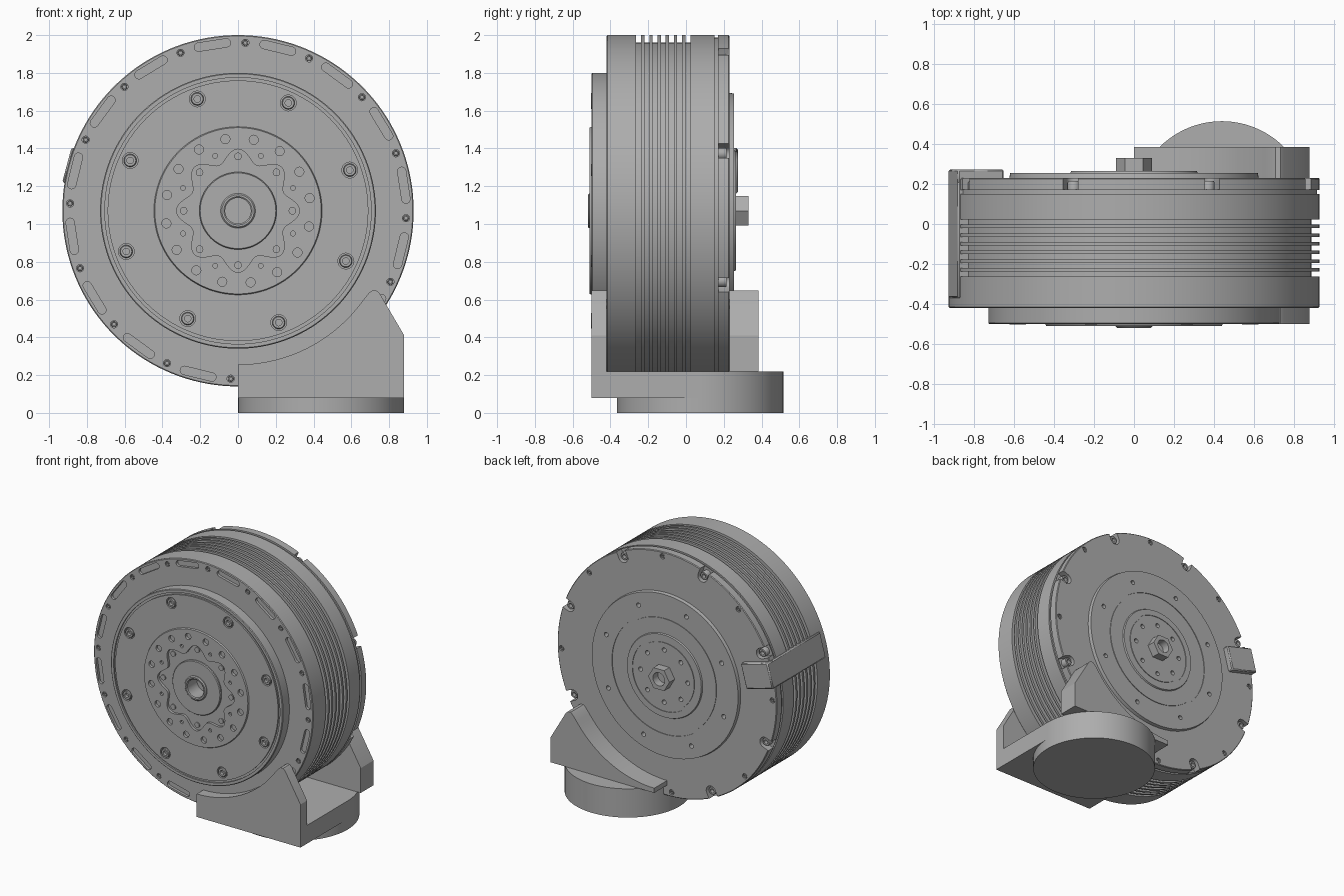
import bpy, bmesh
from math import sin, cos, pi, radians

if "Cube" in bpy.data.objects:
    bpy.data.objects.remove(bpy.data.objects["Cube"])

grey = bpy.data.materials.new("machined grey")
grey.use_nodes = True
COLOUR = (0.42, 0.42, 0.42, 1)
grey.diffuse_color = COLOUR
grey.node_tree.nodes["Principled BSDF"].inputs["Base Color"].default_value = COLOUR

AXIS_Z = 1.07   # height of the drum axle, which runs along y
BOLT_START = 20


def finish(bm, name):
    bmesh.ops.recalc_face_normals(bm, faces=bm.faces)
    mesh = bpy.data.meshes.new(name)
    bm.to_mesh(mesh)
    bm.free()
    obj = bpy.data.objects.new(name, mesh)
    bpy.context.collection.objects.link(obj)
    mesh.materials.append(grey)
    return obj


def smooth(obj):
    bpy.ops.object.select_all(action='DESELECT')
    obj.select_set(True)
    bpy.context.view_layer.objects.active = obj
    bpy.ops.object.shade_smooth_by_angle(angle=radians(30))


def prism(bm, points, y0, y1):
    """Extrude an outline, given around the axle, from y0 to y1."""
    ends = [[bm.verts.new((x, y, z + AXIS_Z)) for x, z in points] for y in (y0, y1)]
    n = len(points)
    for end in ends:
        bm.faces.new(end)
    for i in range(n):
        j = (i + 1) % n
        bm.faces.new((ends[0][i], ends[0][j], ends[1][j], ends[1][i]))


def lathe(bm, profile, cx=0, cz=0, n=24):
    """Turn an (r, y) profile, which starts and ends on its axis."""
    rows = []
    for r, y in profile:
        count = n if r else 1
        rows.append([bm.verts.new((cx + r * cos(2 * pi * i / n), y,
                                   cz + AXIS_Z + r * sin(2 * pi * i / n))) for i in range(count)])
    for a, b in zip(rows, rows[1:]):
        for i in range(n):
            j = (i + 1) % n
            corners = [a[i % len(a)], a[j % len(a)], b[j % len(b)], b[i % len(b)]]
            bm.faces.new(list(dict.fromkeys(corners)))


def polar(r, degrees):
    return r * cos(radians(degrees)), r * sin(radians(degrees))


def circle(r, cx=0, cz=0, n=20):
    return [(cx + r * cos(2 * pi * i / n), cz + r * sin(2 * pi * i / n)) for i in range(n)]


def placed(points, degrees):
    """Turn (radial, tangential) points to an angle round the axle."""
    c, s = cos(radians(degrees)), sin(radians(degrees))
    return [(u * c - v * s, u * s + v * c) for u, v in points]


def slot(r0, r1, half, width):
    """Rounded slot from (r0, -half) to (r1, half) in radial terms."""
    if half:
        arcs = [(r0, half, 0), (r0, -half, 180)]
    else:
        arcs = [(r1, 0, -90), (r0, 0, 90)]
    return [(u + width * cos(radians(a + t)), v + width * sin(radians(a + t)))
            for u, v, a in arcs for t in range(0, 181, 20)]


def around(count, r, start):
    return [(*polar(r, start + 360 * k / count), start + 360 * k / count) for k in range(count)]


def cut(target, bm):
    cutter = finish(bm, "cutter")
    cutter.hide_render = True
    mod = target.modifiers.new("cut", 'BOOLEAN')
    mod.operation, mod.object, mod.solver = 'DIFFERENCE', cutter, 'EXACT'
    bpy.context.view_layer.objects.active = target
    bpy.ops.object.modifier_apply(modifier=mod.name)
    bpy.data.objects.remove(cutter)


# Drum: one turned profile with cooling fins and stepped faces
fins = []
for k in range(7):
    y = -0.264 + 0.0435 * k
    fins += [(0.93, y), (0.89, y), (0.89, y + 0.026), (0.93, y + 0.026)]
front_steps = [(0, -0.50), (0.072, -0.50), (0.072, -0.51), (0.44, -0.51), (0.445, -0.5),
               (0.69, -0.5), (0.69, -0.488), (0.705, -0.488), (0.705, -0.5), (0.725, -0.5),
               (0.73, -0.495), (0.73, -0.42), (0.925, -0.42), (0.93, -0.415)]
rear_steps = [(0.93, 0.15), (0.918, 0.15), (0.918, 0.17), (0.93, 0.17), (0.93, 0.225),
              (0.925, 0.23), (0.625, 0.23), (0.62, 0.255), (0.45, 0.255), (0.45, 0.25),
              (0.435, 0.25), (0.435, 0.255), (0.32, 0.255), (0.315, 0.265), (0.27, 0.265),
              (0.27, 0.26), (0.255, 0.26), (0.255, 0.265), (0, 0.265)]
bm = bmesh.new()
lathe(bm, front_steps + fins + rear_steps, n=144)
drum = finish(bm, "finned_drum")

# Pockets: wavy recess, rim slots, bolt holes and rear notches
bm = bmesh.new()
wave = []
for i in range(128):
    a = 2 * pi * i / 128
    r = 0.292 + 0.034 * cos(8 * (a - pi / 2))
    wave.append((r * cos(a), r * sin(a)))
prism(bm, wave, -0.6, -0.49)
for x, z, a in around(16, 0.385, 10):
    prism(bm, circle(0.024, x, z), -0.6, -0.49)
for x, z, a in around(8, 0.315, 67.5):
    prism(bm, circle(0.013, x, z), -0.6, -0.495)
for x, z, a in around(8, 0.63, BOLT_START):
    prism(bm, circle(0.042, x, z), -0.6, -0.475)
for x, z, a in around(16, 0.89, BOLT_START):
    prism(bm, circle(0.019, x, z), -0.6, -0.40)
for x, z, a in around(16, 0, BOLT_START + 11.25):
    prism(bm, placed(slot(0.888, 0, 0.075, 0.022)[::-1], a), -0.6, -0.40)
for x, z, a in around(8, 0, BOLT_START):
    prism(bm, placed(slot(0.88, 0.98, 0, 0.04), a), 0.172, 0.4)
for r, hole, start in ((0.53, 0.017, BOLT_START), (0.2, 0.017, 0), (0.895, 0.02, 42.5)):
    for x, z, a in around(8, r, start):
        prism(bm, circle(hole, x, z), 0.215, 0.4)
cut(drum, bm)
smooth(drum)

# Front hub: disc within the recess and a raised collar with a bore
bm = bmesh.new()
lathe(bm, [(0, -0.4), (0.068, -0.4), (0.068, -0.515), (0.075, -0.52), (0.085, -0.52),
           (0.092, -0.513), (0.092, -0.506), (0.2, -0.506), (0.205, -0.5), (0.205, -0.38),
           (0, -0.38)], n=64)
bore = bmesh.new()
prism(bore, circle(0.068, n=64), -0.6, -0.4)
cut(drum, bore)
smooth(finish(bm, "front_hub"))

# Pins standing in the lobes of the recess
bm = bmesh.new()
for x, z, a in around(8, 0.288, 90):
    prism(bm, circle(0.02, x, z), -0.498, -0.47)
smooth(finish(bm, "recess_pins"))


# Socket-head bolts
def bolts(name, spots, head, y_in, y_out):
    mesh = bmesh.new()
    socket = y_out + (y_in - y_out) * 0.6
    for x, z, a in spots:
        lathe(mesh, [(0, socket), (head * 0.5, socket), (head * 0.5, y_out),
                     (head * 0.88, y_out), (head, y_out + (y_in - y_out) * 0.15),
                     (head, y_in), (0, y_in)], x, z)
    smooth(finish(mesh, name))


bolts("front_bolts", around(8, 0.63, BOLT_START), 0.034, -0.465, -0.503)
bolts("front_rim_screws", around(16, 0.89, BOLT_START), 0.015, -0.39, -0.416)
bolts("rear_notch_bolts", around(8, 0.882, BOLT_START), 0.031, 0.165, 0.215)
bolts("rear_rim_screws", around(8, 0.895, 42.5), 0.016, 0.205, 0.226)

# Rear hex nut with a bore
bm = bmesh.new()
prism(bm, circle(0.09, n=6), 0.25, 0.33)
nut = finish(bm, "rear_hex_nut")
bore = bmesh.new()
prism(bore, circle(0.05, n=32), 0.27, 0.4)
cut(nut, bore)
smooth(nut)

# Cable cover: a rear leg and a leg across the rim
for name, r0, half, y0 in (("cable_cover_rear", 0.70, 0.095, 0.2),
                           ("cable_cover_rim", 0.87, 0.095, -0.37)):
    bm = bmesh.new()
    outline = [(r0, -half), (0.938, -half), (0.938, half), (r0, half)]
    prism(bm, placed(outline, 165), y0, 0.274)
    cover = finish(bm, name)
    bevel = cover.modifiers.new("soft edges", 'BEVEL')
    bevel.width = 0.008
    smooth(cover)

# Stand: two curved cheeks, a floor and a round foot
cradle = [polar(0.814, a) for a in range(270, 325, 3)]
peak = [(0.693, -0.435), (0.71, -0.422), (0.733, -0.422), (0.75, -0.438), (0.88, -0.66)]
for name, bottom, y0, y1 in (("front_cheek", 0.08, -0.5, -0.42),
                             ("rear_cheek", 0.22, 0.23, 0.385)):
    bm = bmesh.new()
    low = bottom - AXIS_Z
    prism(bm, [(0, low)] + cradle + peak + [(0.88, low)], y0, y1)
    smooth(finish(bm, name))

bm = bmesh.new()
floor = [(0, 0.08), (0.88, 0.08), (0.88, 0.22), (0, 0.22)]
prism(bm, [(x, z - AXIS_Z) for x, z in floor], -0.5, 0.075)
finish(bm, "stand_floor")

bpy.ops.mesh.primitive_cylinder_add(vertices=96, radius=0.44, depth=0.22,
                                    location=(0.44, 0.075, 0.11))
foot = bpy.context.object
foot.name = "round_foot"
foot.data.materials.append(grey)
smooth(foot)
